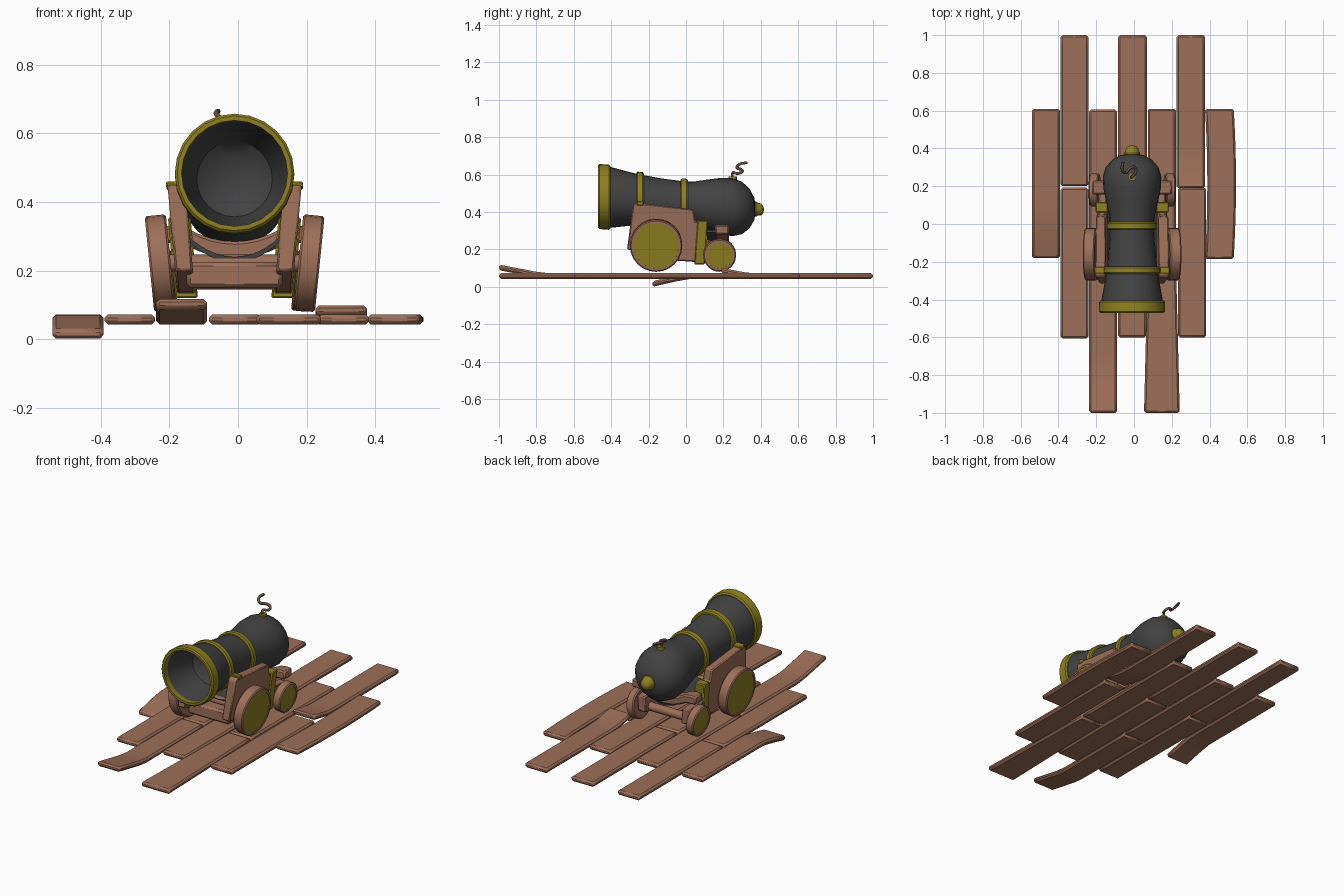
import bpy, bmesh, math
from mathutils import Matrix, Vector

if "Cube" in bpy.data.objects:
    bpy.data.objects.remove(bpy.data.objects["Cube"])

CX = -0.01  # the gun sits slightly left of centre


def material(name, rgb):
    m = bpy.data.materials.new(name)
    m.diffuse_color = (*rgb, 1)
    m.use_nodes = True
    m.node_tree.nodes["Principled BSDF"].inputs["Base Color"].default_value = m.diffuse_color
    return m


WOOD = material("brown wood", (0.34, 0.16, 0.1))
IRON = material("dark iron", (0.055, 0.055, 0.055))
GOLD = material("old gold", (0.27, 0.215, 0.015))
FUSE = material("fuse brown", (0.13, 0.07, 0.05))


def finish(name, bm, mat, bevel=0, smooth=True):
    bmesh.ops.remove_doubles(bm, verts=bm.verts, dist=1e-5)
    bmesh.ops.recalc_face_normals(bm, faces=bm.faces)
    me = bpy.data.meshes.new(name)
    bm.to_mesh(me)
    bm.free()
    me.materials.append(mat)
    ob = bpy.data.objects.new(name, me)
    bpy.context.collection.objects.link(ob)
    if bevel:
        b = ob.modifiers.new("bevel", 'BEVEL')
        b.width, b.segments, b.limit_method = bevel, 1, 'ANGLE'
    if smooth:
        bpy.ops.object.select_all(action='DESELECT')
        ob.select_set(True)
        bpy.context.view_layer.objects.active = ob
        bpy.ops.object.shade_smooth_by_angle(angle=math.radians(35))
    return ob


def lathe(name, profile, mat, M, n=24, closed=False):
    """Spin (height, radius) points around local z, then place with M."""
    bm = bmesh.new()
    rings = [[bm.verts.new(M @ Vector((r * math.cos(2 * math.pi * i / n),
                                       r * math.sin(2 * math.pi * i / n), h)))
              for i in range(n)] for h, r in profile]
    if closed:
        rings.append(rings[0])
    for a, b in zip(rings, rings[1:]):
        for i in range(n):
            j = (i + 1) % n
            bm.faces.new((a[i], a[j], b[j], b[i]))
    return finish(name, bm, mat)


def prism(name, outline, mat, place, bevel=0.006):
    """Extrude a (y, z) outline; place(t, y, z) with t = -1 or 1 gives the point."""
    bm = bmesh.new()
    a, b = [[bm.verts.new(place(t, y, z)) for y, z in outline] for t in (-1, 1)]
    bm.faces.new(a)
    bm.faces.new(b[::-1])
    for i in range(len(a)):
        j = (i + 1) % len(a)
        bm.faces.new((a[i], a[j], b[j], b[i]))
    return finish(name, bm, mat, bevel)


def bar(name, x0, x1, y0, y1, z0, z1, mat, bend=None, axis=1, cuts=10, bevel=0.008):
    """Box sliced along one axis and bent by a function of its points."""
    lo, hi = (x0, y0, z0), (x1, y1, z1)
    bm = bmesh.new()
    u, v = [k for k in range(3) if k != axis]
    rings = []
    for c in range(cuts + 1):
        ring = []
        for p, q in ((0, 0), (1, 0), (1, 1), (0, 1)):
            co = [0, 0, 0]
            co[axis] = lo[axis] + (hi[axis] - lo[axis]) * c / cuts
            co[u], co[v] = (lo[u], hi[u])[p], (lo[v], hi[v])[q]
            ring.append(bm.verts.new(bend(*co) if bend else co))
        rings.append(ring)
    for a, b in zip(rings, rings[1:]):
        for i in range(4):
            bm.faces.new((a[i], a[(i + 1) % 4], b[(i + 1) % 4], b[i]))
    bm.faces.new(rings[0])
    bm.faces.new(rings[-1][::-1])
    return finish(name, bm, mat, bevel)


# deck planks: x range, y range, bend
def sag(x, y, z):
    return x, y, z - 0.043 * max(0, (0.03 - y) / 0.21) ** 1.2


def lift(x, y, z):
    return x, y, z + 0.046 * max(0, (-0.76 - y) / 0.24)


def kick(x, y, z):
    return x, y, z + 0.028 * max(0, (0.34 - y) / 0.15)


def splay(x, y, z):
    t = max(0, (-0.2 - y) / 0.8)
    return 0.147 + (x - 0.147) * (1 + 0.27 * t), y, z


def bow(x, y, z):
    return x - 0.012 * ((y - 0.215) / 0.395) ** 2, y, z


planks = [(-0.54, -0.392, -0.18, 0.61, sag),
          (-0.388, -0.242, 0.2, 1.0, None), (-0.388, -0.242, -0.605, 0.192, None),
          (-0.238, -0.09, -0.19, 0.605, None), (-0.238, -0.09, -1.0, -0.197, lift),
          (-0.084, 0.068, 0.2, 1.0, None), (-0.084, 0.066, -0.6, 0.192, None),
          (0.073, 0.222, -0.19, 0.61, None), (0.073, 0.222, -1.0, -0.197, splay),
          (0.226, 0.376, 0.19, 1.0, kick), (0.234, 0.382, -0.6, 0.192, None),
          (0.388, 0.54, -0.185, 0.61, bow)]
for i, (x0, x1, y0, y1, f) in enumerate(planks):
    bar(f"deck_plank_{i + 1}", x0, x1, y0, y1, 0.043, 0.073, WOOD, f, cuts=12, bevel=0.01)

# barrel: axis runs back along y and drops slightly
AXIS = Matrix(((1, 0, 0, CX), (0, 0, 1, 0), (0, 1, -0.08, 0.446), (0, 0, 0, 1)))
lathe("barrel", [(-0.22, 0), (-0.23, 0.07), (-0.26, 0.11), (-0.35, 0.135), (-0.45, 0.157),
                 (-0.45, 0.163), (-0.4, 0.162), (-0.32, 0.147), (-0.25, 0.135),
                 (-0.13, 0.123), (-0.01, 0.117), (0.05, 0.122), (0.12, 0.138),
                 (0.19, 0.152), (0.25, 0.155), (0.3, 0.14), (0.34, 0.105),
                 (0.365, 0.06), (0.375, 0)], IRON, AXIS)


def band(name, y0, y1, r, R):
    c = 0.007
    lathe(name, [(y0, r), (y0, R - c), (y0 + c, R), (y1 - c, R), (y1, R - c), (y1, r)],
          GOLD, AXIS, closed=True)


band("muzzle_band", -0.47, -0.405, 0.154, 0.174)
band("front_band", -0.265, -0.225, 0.12, 0.149)
band("middle_band", -0.03, 0.01, 0.1, 0.132)
lathe("rear_knob", [(0.35, 0), (0.35, 0.04), (0.375, 0.042), (0.385, 0.035),
                    (0.4, 0.033), (0.412, 0.022), (0.418, 0)], GOLD, AXIS, 14)

# fuse and its collar
lathe("fuse_collar", [(0, 0), (0, 0.022), (0.016, 0.022), (0.016, 0)], GOLD,
      Matrix.Translation((CX, 0.25, 0.574)), 12)
cu = bpy.data.curves.new("fuse", 'CURVE')
cu.dimensions, cu.bevel_depth, cu.bevel_resolution, cu.use_fill_caps = '3D', 0.008, 1, True
path = [(-0.01, 0.25, 0.575), (-0.01, 0.25, 0.61), (0.008, 0.272, 0.606), (0.005, 0.3, 0.615),
        (-0.02, 0.295, 0.628), (-0.045, 0.272, 0.637), (-0.062, 0.285, 0.655), (-0.058, 0.328, 0.664)]
sp = cu.splines.new('BEZIER')
sp.bezier_points.add(len(path) - 1)
for p, co in zip(sp.bezier_points, path):
    p.co = co
    p.handle_left_type = p.handle_right_type = 'AUTO'
sp.resolution_u = 4
cu.materials.append(FUSE)
bpy.context.collection.objects.link(bpy.data.objects.new("fuse", cu))

# carriage sides, straps and wheels, mirrored left and right
side_outline = [(-0.315, 0.2), (-0.285, 0.435), (-0.268, 0.45), (0.04, 0.415), (0.05, 0.35),
                (0.11, 0.34), (0.115, 0.25), (0.23, 0.24), (0.23, 0.15), (0.09, 0.13), (-0.05, 0.14)]
strap_outline = [(0.045, 0.12), (0.1, 0.12), (0.117, 0.355), (0.062, 0.355)]
pad_outline = [(-0.263, 0.435), (-0.227, 0.435), (-0.227, 0.456), (-0.263, 0.46)]
for s, side in ((-1, "left"), (1, "right")):
    def leaning(half):
        return lambda t, y, z: (CX + s * (0.147 + 0.09 * (z - 0.2) + t * half), y, z)
    prism(f"{side}_carriage_side", side_outline, WOOD, leaning(0.026))
    prism(f"{side}_strap", strap_outline, GOLD, leaning(0.033), 0.005)
    prism(f"{side}_top_pad", pad_outline, GOLD, leaning(0.03), 0.004)
    for part, x, y, z, r, h in (("front", 0.217, -0.16, 0.222, 0.14, 0.031),
                                ("rear", 0.198, 0.18, 0.17, 0.088, 0.025)):
        a = 0.1
        M = Matrix(((0, s * math.sin(a), s * math.cos(a), CX + s * x), (1, 0, 0, y),
                    (0, math.cos(a), -math.sin(a), z), (0, 0, 0, 1)))
        k = r - 0.018
        lathe(f"{side}_{part}_wheel", [(-h, 0), (-h, r - 0.006), (-h + 0.006, r), (h - 0.006, r),
                                       (h, r - 0.006), (h, k), (h - 0.008, k), (h - 0.008, 0)],
              WOOD, M, 24)
        lathe(f"{side}_{part}_wheel_plate", [(h - 0.008, 0), (h - 0.008, k), (h - 0.003, k),
                                             (h - 0.003, 0)], GOLD, M, 24)

# cross pieces under the barrel
ACROSS = Matrix(((0, 0, 1, CX), (1, 0, 0, 0), (0, 1, 0, 0), (0, 0, 0, 1)))
for name, y, z in (("front_axle", -0.16, 0.222), ("rear_axle", 0.18, 0.17)):
    lathe(name, [(-0.19, 0), (-0.19, 0.025), (0.19, 0.025), (0.19, 0)], WOOD,
          Matrix.Translation((0, y, z)) @ ACROSS, 12)
bar("front_crossbeam", CX - 0.14, CX + 0.14, -0.27, -0.19, 0.15, 0.226, WOOD, axis=0, cuts=1, bevel=0.012)
bar("rear_crossbar", CX - 0.212, CX + 0.212, 0.155, 0.23, 0.28, 0.33, WOOD,
    lambda x, y, z: (x, y, z - 0.045 * max(0, 1 - ((x - CX) / 0.15) ** 2)), axis=0, cuts=12)
bar("iron_bed", CX - 0.14, CX + 0.14, -0.18, 0.22, 0.29, 0.305, IRON,
    lambda x, y, z: (x, y, z - 0.065 * (1 - ((x - CX) / 0.14) ** 2)), axis=0, cuts=12, bevel=0)
